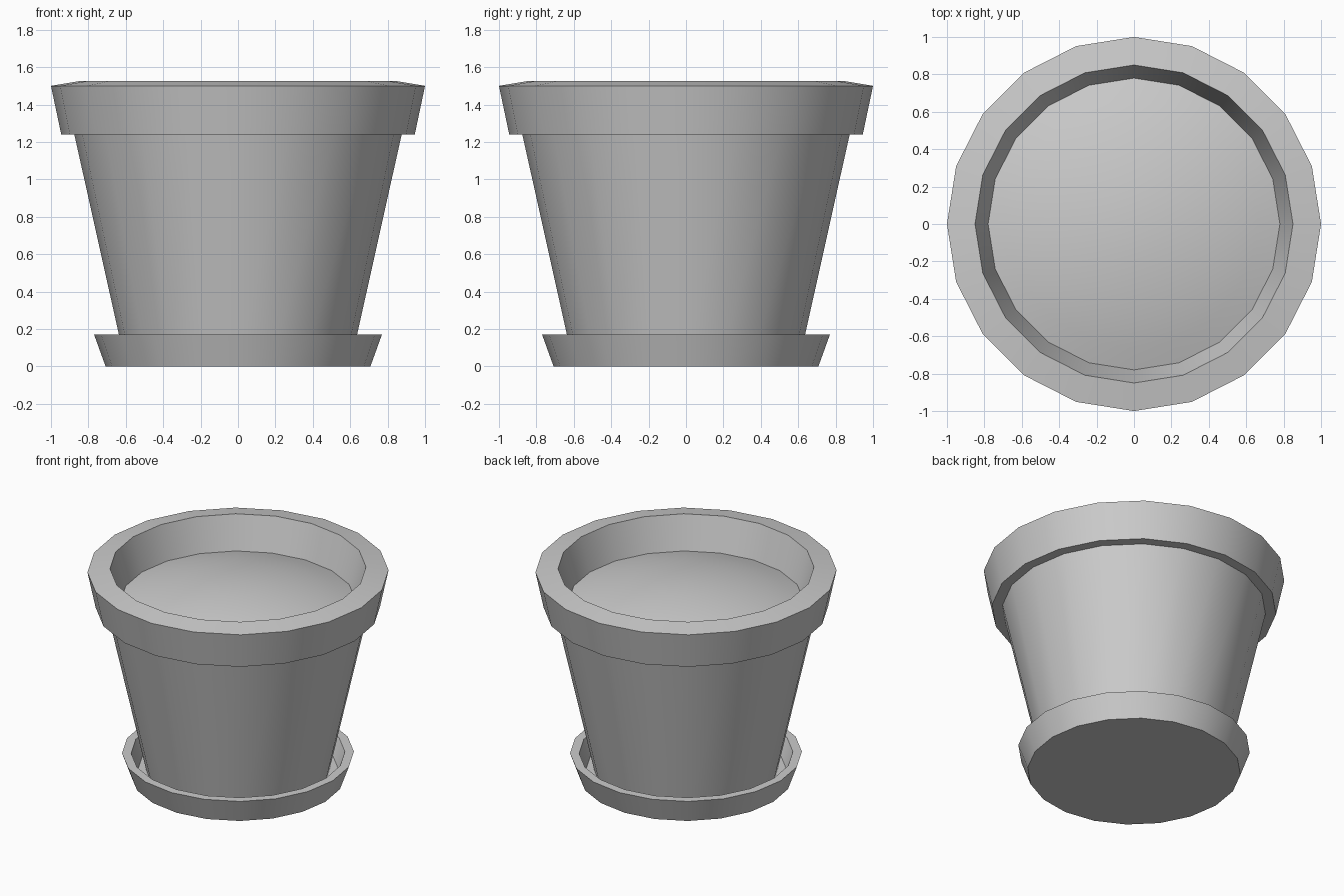
import bpy, bmesh
from math import cos, sin, tau, radians

if "Cube" in bpy.data.objects:
    bpy.data.objects.remove(bpy.data.objects["Cube"])

SIDES = 20


def lathe(name, profile):
    """Revolve (radius, z) points around z; radius 0 makes a pole."""
    bm = bmesh.new()
    rings = []
    for r, z in profile:
        if r == 0:
            rings.append([bm.verts.new((0, 0, z))] * SIDES)
        else:
            rings.append([bm.verts.new((r * cos(tau * i / SIDES), r * sin(tau * i / SIDES), z))
                          for i in range(SIDES)])
    for a, b in zip(rings, rings[1:]):
        for i in range(SIDES):
            j = (i + 1) % SIDES
            bm.faces.new(dict.fromkeys((a[i], a[j], b[j], b[i])))
    mesh = bpy.data.meshes.new(name)
    bm.to_mesh(mesh)
    bm.free()
    obj = bpy.data.objects.new(name, mesh)
    bpy.context.collection.objects.link(obj)
    bpy.ops.object.select_all(action='DESELECT')
    obj.select_set(True)
    bpy.context.view_layer.objects.active = obj
    bpy.ops.object.shade_smooth_by_angle(angle=radians(30))
    return obj


# Pot: base, tapered body, overhanging rim, sloped lip, inner wall
lathe("pot", [(0, 0.05), (0.61, 0.05), (0.875, 1.24), (0.945, 1.24),
              (1.0, 1.5), (0.85, 1.525), (0.78, 1.285)])

# Soil: shallow dome filling the pot
EDGE_R, EDGE_Z, RISE = 0.78, 1.285, 0.13
lathe("soil", [(EDGE_R * t, EDGE_Z + RISE * (1 - t * t))
               for t in (1, 0.85, 0.7, 0.5, 0.25, 0)])

# Saucer: flared tray under the pot
lathe("saucer", [(0, 0), (0.708, 0), (0.77, 0.172), (0.71, 0.172),
                 (0.665, 0.05), (0, 0.05)])
